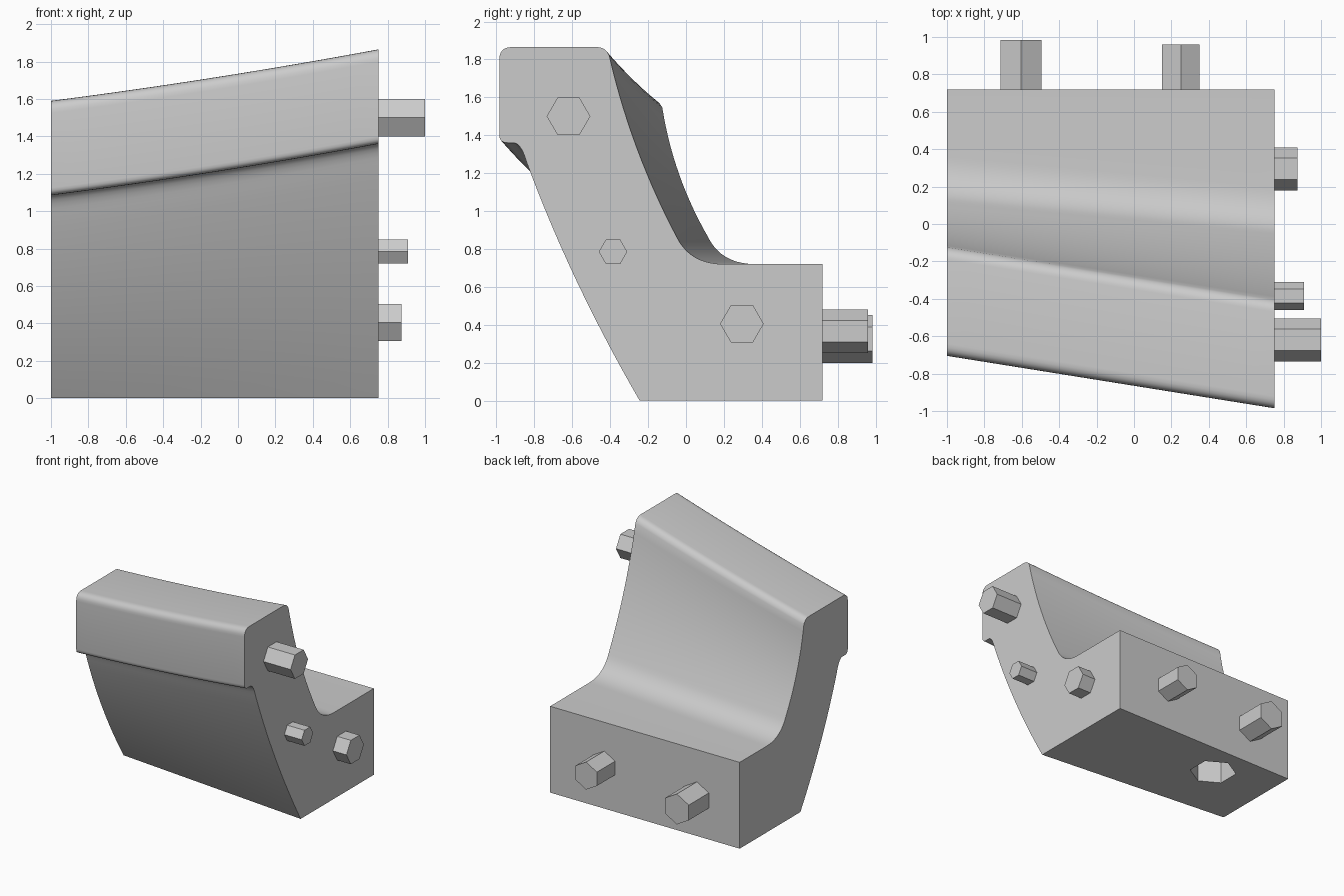
import bpy, bmesh, math
from mathutils import Vector

if "Cube" in bpy.data.objects:
    bpy.data.objects.remove(bpy.data.objects["Cube"])

# Single grey finish
grey = bpy.data.materials.new("plain_grey")
grey.use_nodes = True
colour = (0.6, 0.6, 0.6, 1)
grey.diffuse_color = colour
grey.node_tree.nodes["Principled BSDF"].inputs["Base Color"].default_value = colour

X, Y, Z = Vector((1, 0, 0)), Vector((0, 1, 0)), Vector((0, 0, 1))
RIGHT, LEFT, STEPS = -1.0, 0.75, 16


def make_object(name, bm):
    bmesh.ops.recalc_face_normals(bm, faces=bm.faces)
    mesh = bpy.data.meshes.new(name)
    bm.to_mesh(mesh)
    bm.free()
    mesh.materials.append(grey)
    obj = bpy.data.objects.new(name, mesh)
    bpy.context.collection.objects.link(obj)
    return obj


def loft(name, rings):
    """Closed skin through rings of equal length, capped at both ends."""
    bm = bmesh.new()
    rows = [[bm.verts.new(p) for p in ring] for ring in rings]
    for a, b in zip(rows, rows[1:]):
        for i in range(len(a)):
            j = (i + 1) % len(a)
            bm.faces.new((a[i], a[j], b[j], b[i]))
    bm.faces.new(rows[0])
    bm.faces.new(rows[-1])
    return make_object(name, bm)


def hex_prism(name, base, axis, corner, radius, length):
    """Six-sided bar from base along axis, one corner pointing along corner."""
    side = axis.cross(corner)
    angles = [math.pi / 3 * i for i in range(6)]
    ring = [Vector(base) + radius * (math.cos(a) * corner + math.sin(a) * side)
            for a in angles]
    return loft(name, [ring, [p + axis * length for p in ring]])


def bend(p0, control, p1, count):
    """Quadratic curve points, both ends included."""
    p0, control, p1 = Vector(p0), Vector(control), Vector(p1)
    return [p0 * (1 - s) ** 2 + control * 2 * s * (1 - s) + p1 * s * s
            for s in (i / count for i in range(count + 1))]


def section(t):
    """Body cross-section (y, z); the head leans back and drops toward t = 0."""
    u = 1 - t
    sag = 0.05 * t * u

    def mix(y, z, w):
        return (y + (0.165 + 0.115 * w) * u, z - (0.275 * u + sag) * w)

    def low(y, z):
        return mix(y, z, 0)

    def mid(y, z):
        return mix(y, z, 0.5)

    def up(y, z):
        return mix(y, z, 1)

    neck, shoulder, heel = up(-0.84, 1.255), up(-0.405, 1.82), low(-0.05, 0.865)
    pts = bend(low(-0.245, 0), mid(-0.61, 0.63), neck, 14)
    pts += bend(neck, up(-0.87, 1.36), up(-0.91, 1.36), 6)[1:]
    pts += bend(up(-0.94, 1.36), up(-0.985, 1.36), up(-0.985, 1.4), 5)
    pts += bend(up(-0.985, 1.8), up(-0.985, 1.865), up(-0.92, 1.865), 6)
    pts += bend(up(-0.47, 1.865), up(-0.425, 1.865), shoulder, 6)
    pts += bend(shoulder, mid(-0.29, 1.32), heel, 14)[1:]
    pts += bend(heel, low(0.02, 0.72), low(0.2, 0.72), 10)[1:]
    return pts + [Vector((0.72, 0.72)), Vector((0.72, 0))]


# Main body, lofted along its length
rings = []
for i in range(STEPS + 1):
    t = i / STEPS
    x = RIGHT + (LEFT - RIGHT) * t
    rings.append([(x, p.x, p.y) for p in section(t)])
body = loft("body", rings)

# Hexagonal socket in the underside
cutter = hex_prism("socket_cutter", (-0.47, 0.42, -0.1), Z, Y, 0.185, 0.37)
cutter.hide_render = True
cut = body.modifiers.new("socket", "BOOLEAN")
cut.operation = "DIFFERENCE"
cut.solver = "EXACT"
cut.object = cutter
bpy.ops.object.select_all(action="DESELECT")
bpy.context.view_layer.objects.active = body
body.select_set(True)
bpy.ops.object.modifier_apply(modifier=cut.name)
bpy.data.objects.remove(cutter)
bpy.ops.object.shade_smooth_by_angle(angle=math.radians(28))

# Hexagonal pegs on the left end
for name, y, z, radius, length in (
        ("upper_side_peg", -0.62, 1.5, 0.115, 0.25),
        ("middle_side_peg", -0.385, 0.785, 0.075, 0.16),
        ("lower_side_peg", 0.295, 0.405, 0.115, 0.125)):
    hex_prism(name, (LEFT, y, z), X, Y, radius, length)

# Hexagonal pegs on the back
for name, x, z, radius, length in (
        ("right_back_peg", -0.605, 0.325, 0.127, 0.265),
        ("left_back_peg", 0.25, 0.365, 0.115, 0.24)):
    hex_prism(name, (x, 0.72, z), Y, Z, radius, length)
